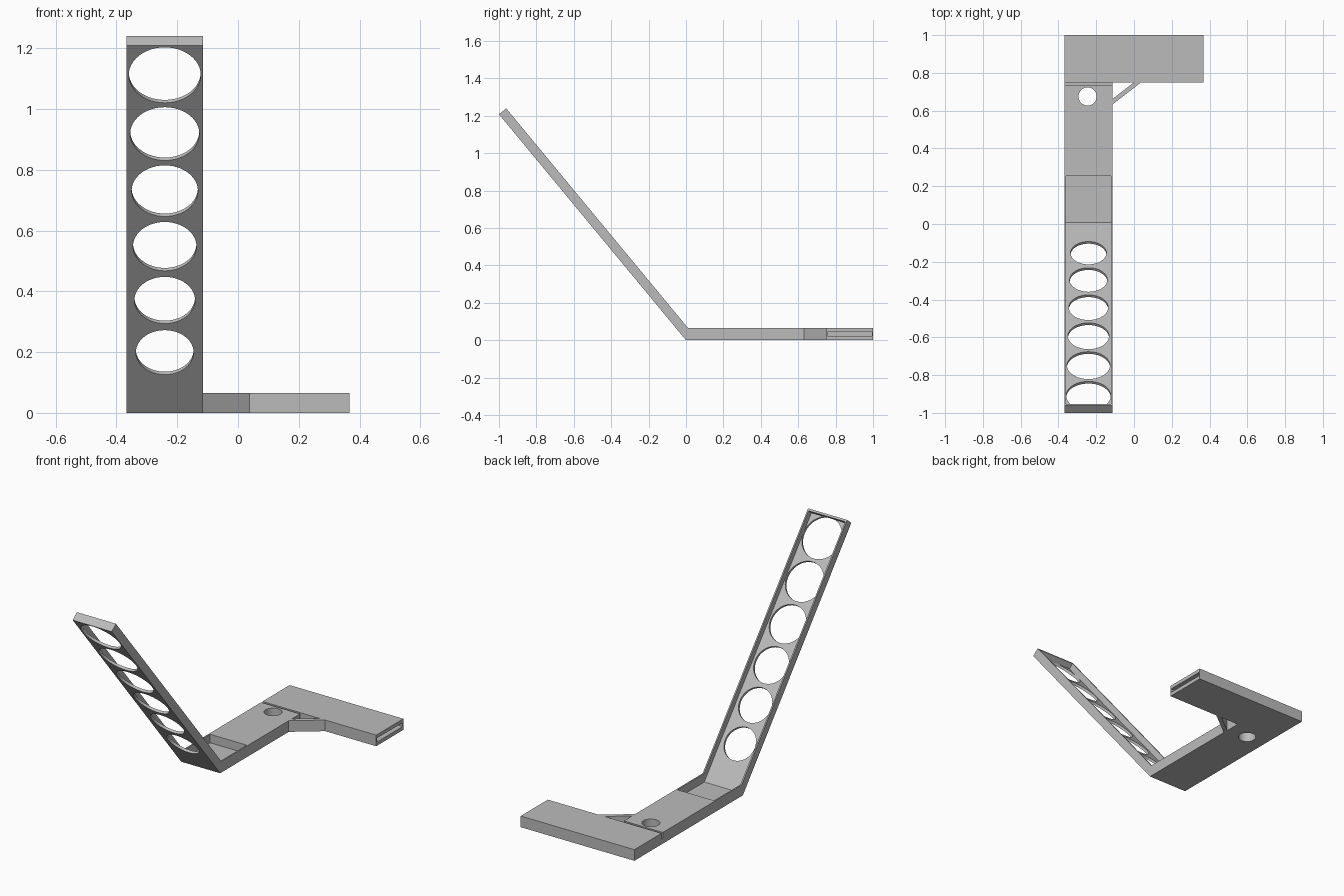
import bpy, bmesh
from mathutils import Vector, Matrix

cube = bpy.data.objects.get("Cube")
if cube:
    bpy.data.objects.remove(cube, do_unlink=True)

grey = bpy.data.materials.new("plain grey")
grey.use_nodes = True
grey.diffuse_color = (0.5, 0.5, 0.5, 1)
grey.node_tree.nodes["Principled BSDF"].inputs["Base Color"].default_value = (0.5, 0.5, 0.5, 1)

X0, X1 = -0.367, -0.115      # sides of the long strip
HEIGHT = 0.065               # thickness of the flat base
RIM, FLOOR, ARM = 0.008, 0.015, 0.05
XMID = (X0 + X1) / 2

# Directions along the sloping arm and out of its upper face
tip = Vector((0, -1, 1.208))
length = tip.length
along = tip.normalized()
normal = Vector((0, along.z, -along.y))


def arm_point(s, h):
    p = along * s + normal * h
    return (p.y, p.z)


def bend_point(h, z):
    """Where a layer h above the arm's underside meets height z."""
    return ((h / normal.z - z) * normal.z / normal.y, z)


def finish(name, bm):
    bmesh.ops.recalc_face_normals(bm, faces=bm.faces)
    mesh = bpy.data.meshes.new(name)
    bm.to_mesh(mesh)
    bm.free()
    mesh.materials.append(grey)
    obj = bpy.data.objects.new(name, mesh)
    bpy.context.collection.objects.link(obj)
    return obj


def prism(name, points, offset):
    """Extrude a closed outline of 3D points along an offset."""
    bm = bmesh.new()
    face = bm.faces.new([bm.verts.new(p) for p in points])
    new = bmesh.ops.extrude_face_region(bm, geom=[face])["geom"]
    verts = [v for v in new if isinstance(v, bmesh.types.BMVert)]
    bmesh.ops.translate(bm, verts=verts, vec=offset)
    return finish(name, bm)


def side_prism(name, profile, x0, x1):
    return prism(name, [(x0, y, z) for y, z in profile], (x1 - x0, 0, 0))


def box(name, x0, x1, y0, y1, z0, z1):
    return side_prism(name, [(y0, z0), (y1, z0), (y1, z1), (y0, z1)], x0, x1)


def rod(name, centre, radius, depth, axis):
    bm = bmesh.new()
    turn = Vector((0, 0, 1)).rotation_difference(axis).to_matrix().to_4x4()
    bmesh.ops.create_cone(bm, cap_ends=True, segments=48, radius1=radius, radius2=radius,
                          depth=depth, matrix=Matrix.Translation(centre) @ turn)
    return finish(name, bm)


def cut(target, cutter):
    cutter.hide_render = True
    mod = target.modifiers.new("cut", "BOOLEAN")
    mod.operation = "DIFFERENCE"
    mod.solver = "EXACT"
    mod.object = cutter
    bpy.context.view_layer.objects.active = target
    bpy.ops.object.modifier_apply(modifier=mod.name)
    bpy.data.objects.remove(cutter, do_unlink=True)


# Bent strip: flat base and sloping arm
strip = side_prism("bent_arm", [(0, 0), (0.75, 0), (0.75, HEIGHT), bend_point(ARM, HEIGHT),
                                arm_point(length, ARM), arm_point(length, 0)], X0, X1)

# Shallow channel along the arm and into the base
end = length - 0.012
over = 0.03
cut(strip, side_prism("channel_cutter", [
    (0.255, FLOOR), bend_point(FLOOR, FLOOR), arm_point(end, FLOOR), arm_point(end, ARM + over),
    bend_point(ARM + over, HEIGHT + over), (0.255, HEIGHT + over)], X0 + RIM, X1 - RIM))

# Row of round holes growing toward the tip
for i in range(6):
    z = 0.199 + 0.169 * i + 0.0027 * i * i
    centre = Vector((XMID, -z / tip.z, z))
    cut(strip, rod("hole_cutter", centre, 0.095 + 0.0047 * i, 2 * FLOOR + 0.004, normal))

# Round hole and narrow groove beside the crossbar
cut(strip, rod("base_hole_cutter", Vector((-0.246, 0.675, 0.03)), 0.048, 0.2, Vector((0, 0, 1))))
cut(strip, box("groove_cutter", X0 - 0.1, X1 + 0.1, 0.737, 0.7499, 0.03, 0.1))

# Crossbar with a slot in its end
bar = box("crossbar", X0, 0.367, 0.75, 1, 0, HEIGHT)
cut(bar, box("slot_cutter", X0 + RIM, 0.5, 0.756, 0.994, 0.022, 0.044))

# Diagonal brace in the corner
prism("corner_brace", [(X1, 0.632, 0), (0.038, 0.75, 0), (0.0, 0.75, 0), (X1, 0.661, 0)],
      (0, 0, HEIGHT))
